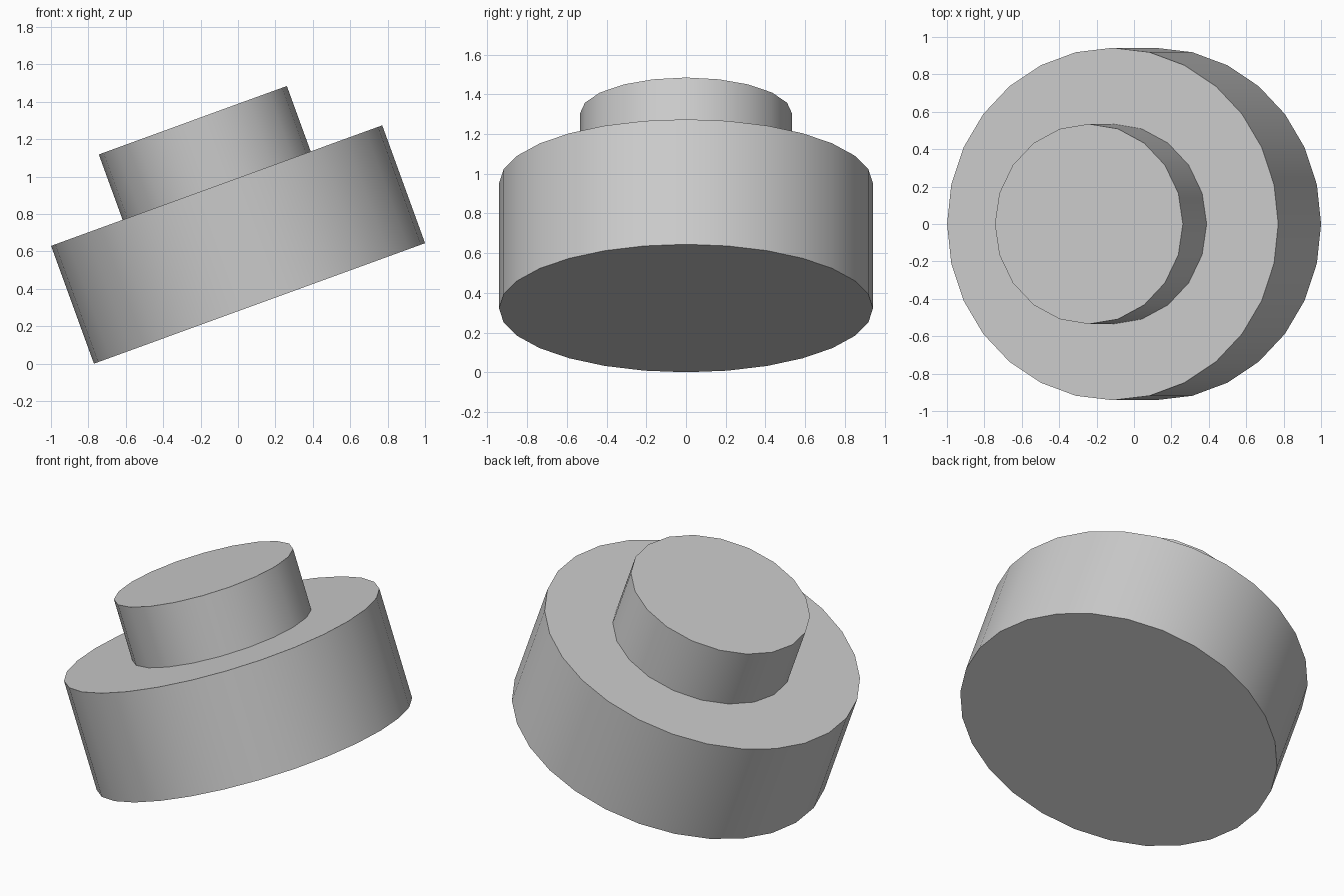
import bpy
from math import radians
from mathutils import Matrix, Vector

cube = bpy.data.objects.get("Cube")
if cube:
    bpy.data.objects.remove(cube, do_unlink=True)

grey = bpy.data.materials.new("neutral grey")
grey.use_nodes = True
colour = (0.6, 0.6, 0.6, 1)
grey.diffuse_color = colour
grey.node_tree.nodes["Principled BSDF"].inputs["Base Color"].default_value = colour

# Shared tilted frame, with its origin at the centre of the underside
tilt = Matrix.Translation((0.115, 0, 0.322)) @ Matrix.Rotation(radians(-20), 4, "Y")


def drum(name, sides, radius, bottom, top):
    """Capped cylinder standing on the tilted axis, with a vertex on the x axis."""
    bpy.ops.mesh.primitive_cylinder_add(vertices=sides, radius=radius, depth=top - bottom)
    ob = bpy.context.object
    ob.name = name
    ob.matrix_world = tilt @ Matrix.Translation(Vector((0, 0, (bottom + top) / 2)))
    ob.data.materials.append(grey)
    bpy.ops.object.shade_smooth_by_angle(angle=radians(30))


# Wide base and the narrower knob on top of it
drum("base_drum", 28, 0.942, 0, 0.67)
drum("top_knob", 20, 0.535, 0.67, 1.042)
